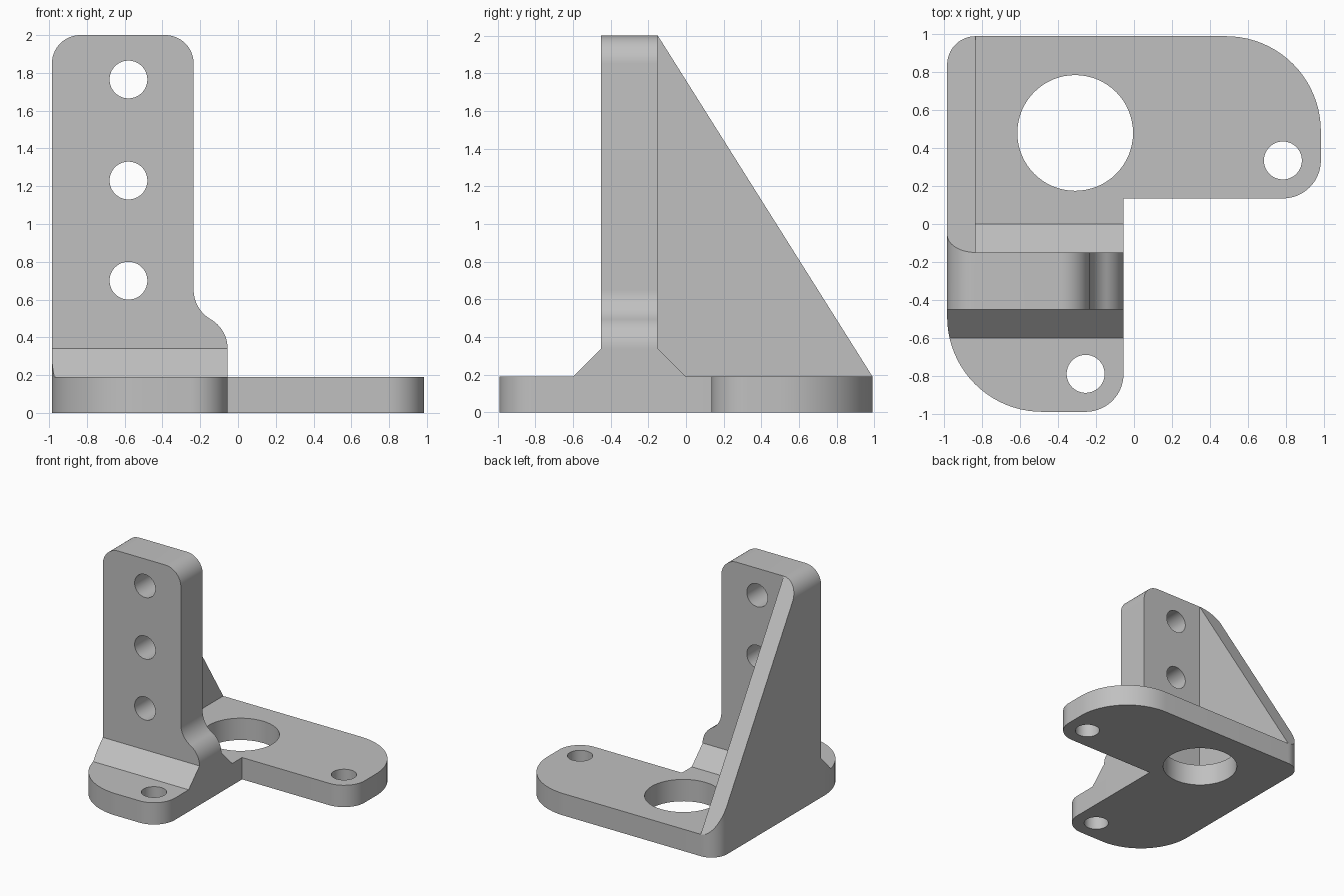
import bpy
import bmesh
from math import cos, sin, pi, radians
from mathutils import Vector

cube = bpy.data.objects.get("Cube")
if cube:
    bpy.data.objects.remove(cube, do_unlink=True)

grey = bpy.data.materials.new("light grey")
grey.use_nodes = True
grey.diffuse_color = (0.53, 0.53, 0.53, 1)
grey.node_tree.nodes["Principled BSDF"].inputs["Base Color"].default_value = grey.diffuse_color


def arc(cx, cy, r, start, end, steps=20):
    return [(cx + r * cos(radians(start + (end - start) * i / steps)),
             cy + r * sin(radians(start + (end - start) * i / steps)))
            for i in range(steps + 1)]


def prism(name, points, axis, low, high):
    """Extrude a 2D outline along one axis; the outline uses the other two in order."""
    def place(p, t):
        p = list(p)
        p.insert("xyz".index(axis), t)
        return Vector(p)
    bm = bmesh.new()
    face = bm.faces.new([bm.verts.new(place(p, low)) for p in points])
    top = bmesh.ops.extrude_face_region(bm, geom=[face])["geom"]
    shift = place((0, 0), high - low)
    bmesh.ops.translate(bm, vec=shift, verts=[v for v in top if isinstance(v, bmesh.types.BMVert)])
    bmesh.ops.recalc_face_normals(bm, faces=bm.faces)
    mesh = bpy.data.meshes.new(name)
    bm.to_mesh(mesh)
    bm.free()
    mesh.materials.append(grey)
    ob = bpy.data.objects.new(name, mesh)
    bpy.context.collection.objects.link(ob)
    return ob


def combine(target, tool, operation):
    """Apply a boolean and remove the tool object."""
    mod = target.modifiers.new("combine", 'BOOLEAN')
    mod.operation = operation
    mod.solver = 'EXACT'
    mod.object = tool
    bpy.context.view_layer.objects.active = target
    bpy.ops.object.modifier_apply(modifier=mod.name)
    bpy.data.objects.remove(tool, do_unlink=True)


def drill(target, a, b, r, axis):
    circle = arc(a, b, r, 0, 360, 64)[:-1]
    combine(target, prism("drill", circle, axis, -3, 3), 'DIFFERENCE')


W, D, T = 0.985, 0.99, 0.19     # half width, half depth, plate thickness
EDGE = -0.055                   # right edge of the front leg

# Plan outline of the L-shaped plate
plan = (arc(-W + 0.5, -D + 0.5, 0.5, 180, 270)
        + arc(EDGE - 0.2, -D + 0.2, 0.2, 270, 360)
        + [(EDGE, 0.135)]
        + arc(W - 0.2, 0.335, 0.2, 270, 360)
        + arc(W - 0.5, D - 0.5, 0.5, 0, 90)
        + arc(-W + 0.15, D - 0.15, 0.15, 90, 180))

# Front outline of the upright, with the S-curve at its foot
front = ([(-W, -1), (EDGE, -1)]
         + arc(EDGE - 0.18, 0.34, 0.18, 0, 60)
         + arc(EDGE, 0.652, 0.18, 240, 180)[1:]
         + arc(-0.385, 1.85, 0.15, 0, 90)
         + arc(-W + 0.15, 1.85, 0.15, 90, 180))

# Upright wall with sloped feet, and the triangular side gusset
low = 0.08
wall_side = [(-0.6, low), (-0.6, T), (-0.45, 0.34), (-0.45, 2),
             (-0.15, 2), (-0.15, 0.34), (0, T), (0, low)]
gusset_side = [(-0.3, low), (-0.3, 2), (-0.15, 2), (D, T), (D, low)]
upright = prism("upright", wall_side, "x", -1.2, EDGE)
combine(upright, prism("gusset", gusset_side, "x", -1.2, -0.835), 'UNION')
combine(upright, prism("front_envelope", front, "y", -2, 2), 'INTERSECT')
combine(upright, prism("plan_envelope", plan, "z", -1, 3), 'INTERSECT')
for z in (0.70, 1.23, 1.765):
    drill(upright, -0.58, z, 0.1, "y")

# Plate with a large opening and two bolt holes
bracket = prism("angle_bracket", plan, "z", 0, T)
for x, y, r in ((-0.31, 0.48, 0.305), (W - 0.2, 0.335, 0.1), (EDGE - 0.2, -D + 0.2, 0.1)):
    drill(bracket, x, y, r, "z")

# Join into one solid piece
combine(bracket, upright, 'UNION')
bpy.ops.object.select_all(action='DESELECT')
bracket.select_set(True)
bpy.context.view_layer.objects.active = bracket
bpy.ops.object.shade_smooth_by_angle(angle=radians(25))
